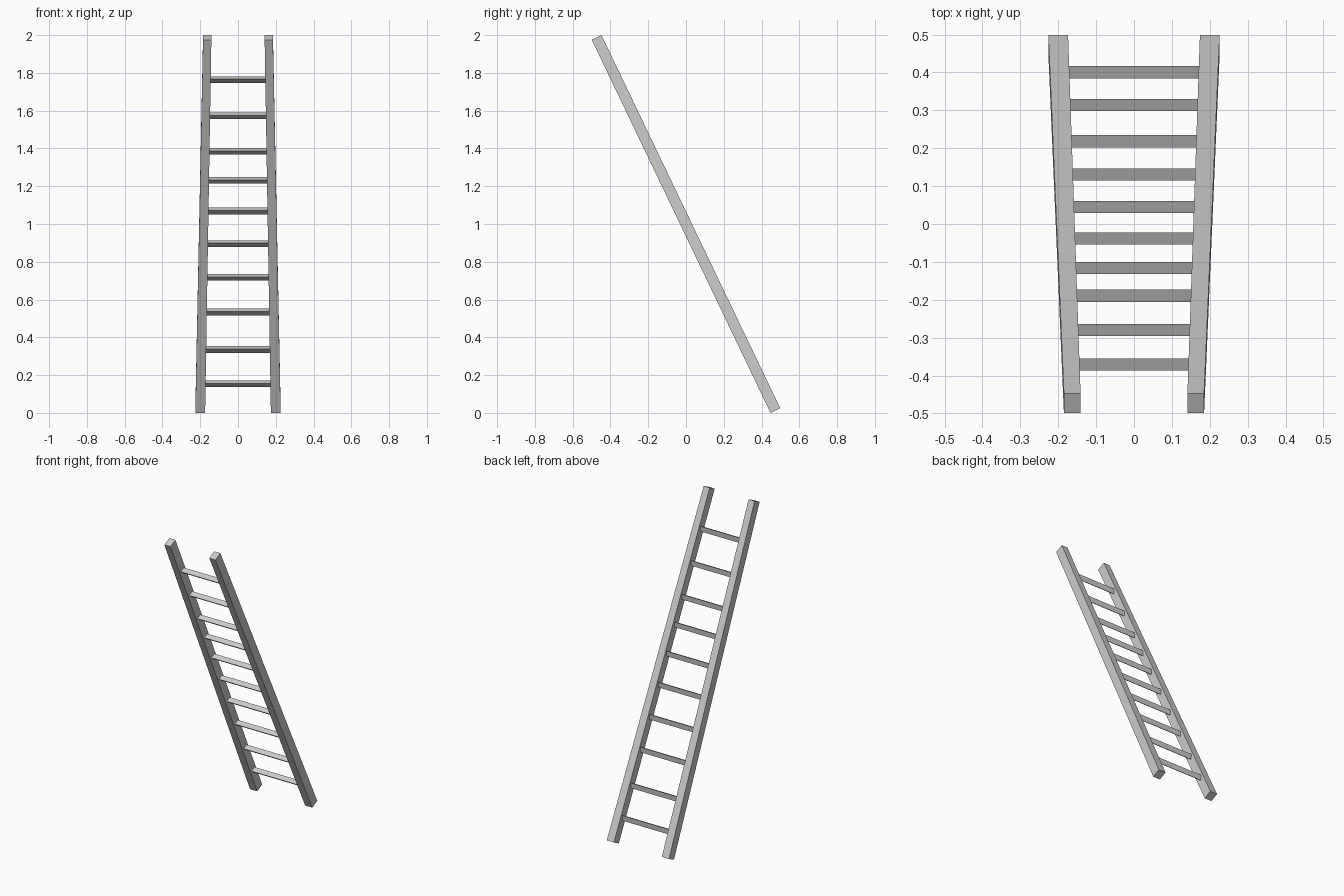
import bpy
import bmesh
from math import cos, sin, pi, radians
from mathutils import Matrix

if "Cube" in bpy.data.objects:
    bpy.data.objects.remove(bpy.data.objects["Cube"], do_unlink=True)

# Material
grey = bpy.data.materials.new("light_grey")
grey.use_nodes = True
COLOR = (0.6, 0.6, 0.6, 1)
grey.diffuse_color = COLOR
grey.node_tree.nodes["Principled BSDF"].inputs["Base Color"].default_value = COLOR

# The ladder is built upright around the origin, then leaned as a whole
LEAN = radians(25.6)
LENGTH, DEPTH = 2.19, 0.0575
LEAN_MATRIX = Matrix.Translation((0, 0, 1)) @ Matrix.Rotation(LEAN, 4, "X")


def loft(name, start, end):
    """Solid between two matching outlines."""
    bm = bmesh.new()
    a = [bm.verts.new(p) for p in start]
    b = [bm.verts.new(p) for p in end]
    bm.faces.new(a)
    bm.faces.new(b)
    for i in range(len(a)):
        j = (i + 1) % len(a)
        bm.faces.new((a[i], a[j], b[j], b[i]))
    bmesh.ops.recalc_face_normals(bm, faces=bm.faces)
    mesh = bpy.data.meshes.new(name)
    bm.to_mesh(mesh)
    bm.free()
    mesh.materials.append(grey)
    obj = bpy.data.objects.new(name, mesh)
    bpy.context.collection.objects.link(obj)
    obj.matrix_world = LEAN_MATRIX
    return obj


# Tapered side rails, closer together at the top
def rail_section(side, inner, outer, z):
    d = DEPTH / 2
    return [(side * x, y, z) for x, y in
            ((inner, -d), (outer, -d), (outer, d), (inner, d))]


for side, label in ((1, "left"), (-1, "right")):
    loft(label + "_rail",
         rail_section(side, 0.174, 0.226, -LENGTH / 2),
         rail_section(side, 0.141, 0.185, LENGTH / 2))


# Three-sided rungs with the flat face up, unevenly spaced
def rung_section(x, z, radius=0.0204):
    angles = [-pi / 2 + k * 2 * pi / 3 for k in range(3)]
    return [(x, radius * cos(a), z + radius * sin(a)) for a in angles]


RUNG_HEIGHTS = (0.155, 0.336, 0.535, 0.718, 0.897,
                1.07, 1.232, 1.386, 1.574, 1.765)
for i, height in enumerate(RUNG_HEIGHTS):
    z = (height - 1) / cos(LEAN)
    loft(f"rung_{i + 1}", rung_section(-0.19, z), rung_section(0.19, z))
